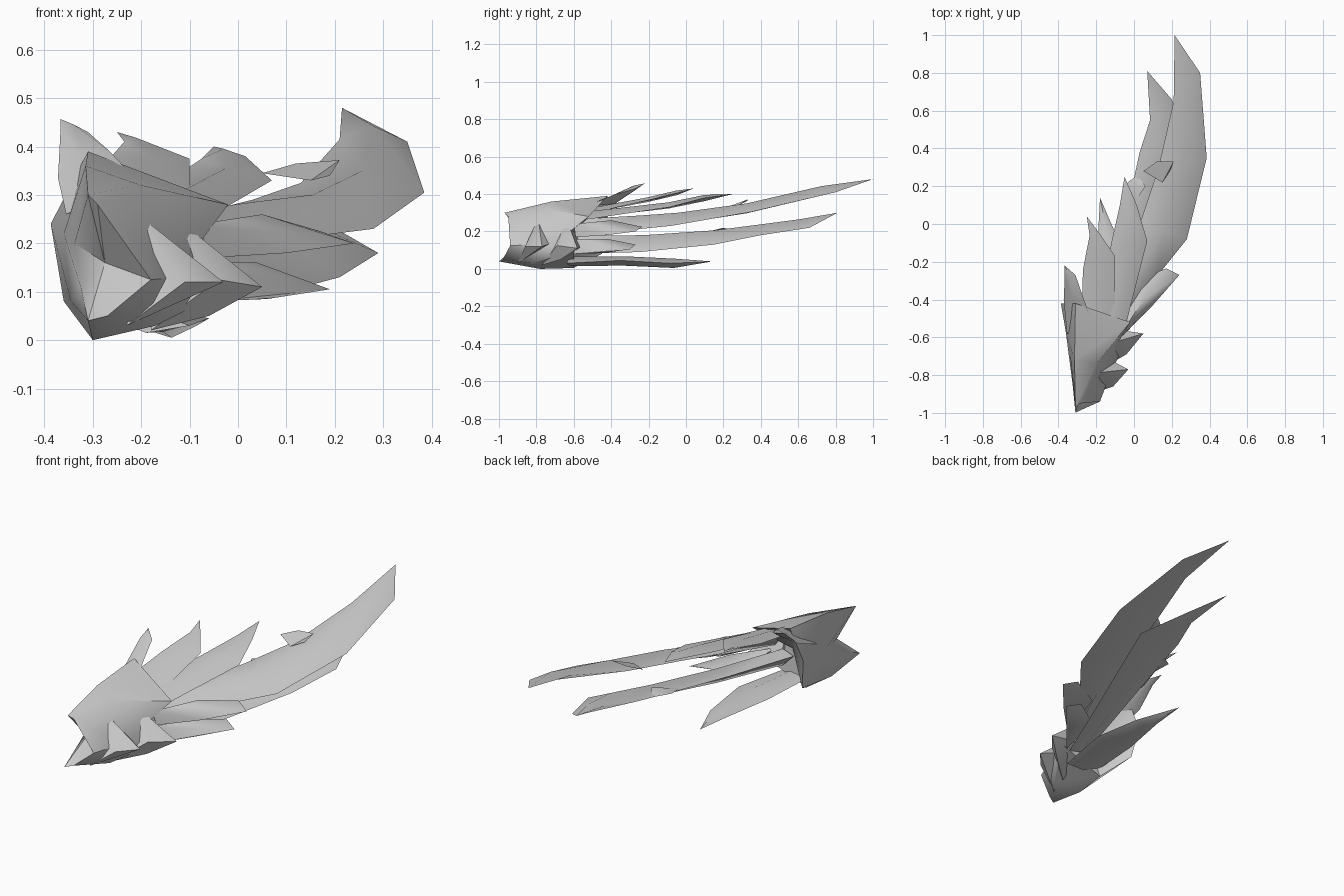
import bpy, bmesh, math
from mathutils import Vector as V

if "Cube" in bpy.data.objects:
    bpy.data.objects.remove(bpy.data.objects["Cube"])


def finish(name, bm):
    bmesh.ops.recalc_face_normals(bm, faces=bm.faces)
    me = bpy.data.meshes.new(name)
    bm.to_mesh(me)
    bm.free()
    ob = bpy.data.objects.new(name, me)
    bpy.context.collection.objects.link(ob)
    bpy.ops.object.select_all(action='DESELECT')
    bpy.context.view_layer.objects.active = ob
    ob.select_set(True)
    bpy.ops.object.shade_smooth_by_angle(angle=math.radians(50))
    return ob


def blade(name, tip, outer, inner, up=0.03, down=0.015, root=1.0):
    """Feather blade: ridged cross-sections from a (thicker) root to a pointed tip."""
    bm = bmesh.new()
    prev = None
    for n, (o, i) in enumerate(zip(outer, inner)):
        o, i = V(o), V(i)
        mid = (o + i) / 2
        f = root + (1 - root) * n / (len(outer) - 1)
        ring = [bm.verts.new(p) for p in
                (o, mid + V((0, 0, up * f)), i, mid - V((0, 0, down * f)))]
        if prev:
            for k in range(4):
                j = (k + 1) % 4
                bm.faces.new((prev[k], prev[j], ring[j], ring[k]))
        else:
            bm.faces.new(ring)
        prev = ring
    t = bm.verts.new(tip)
    for k in range(4):
        bm.faces.new((prev[k], prev[(k + 1) % 4], t))
    return finish(name, bm)


def spike(name, pts):
    """Faceted thorn made from the hull of a few corners."""
    bm = bmesh.new()
    vs = [bm.verts.new(p) for p in pts]
    bmesh.ops.convex_hull(bm, input=vs)
    loose = [v for v in bm.verts if not v.link_faces]
    bmesh.ops.delete(bm, geom=loose, context='VERTS')
    return finish(name, bm)


# Cuff: lofted shell with a forked front and a recessed back
rings = [
    [(-.31, -.97, .30), (-.29, -.95, .28), (-.18, -.94, .125), (-.27, -.98, .05),
     (-.31, -1, .04), (-.325, -.85, .11), (-.338, -.69, .2)],
    [(-.315, -.72, .36), (-.2, -.74, .32), (-.12, -.78, .13), (-.17, -.82, .03),
     (-.3, -.78, .0), (-.345, -.64, .08), (-.36, -.58, .22)],
    [(-.31, -.42, .39), (-.02, -.52, .28), (-.08, -.62, .2), (-.03, -.6, .1),
     (-.28, -.6, .005), (-.36, -.45, .08), (-.387, -.42, .24)]]
bm = bmesh.new()
loops = [[bm.verts.new(p) for p in r] for r in rings]
for a, b in zip(loops, loops[1:]):
    for k in range(7):
        j = (k + 1) % 7
        bm.faces.new((a[k], a[j], b[j], b[k]))
for loop, c in ((loops[0], (-.275, -.86, .16)), (loops[2], (-.2, -.6, .19))):
    cv = bm.verts.new(c)
    for k in range(7):
        bm.faces.new((loop[k], loop[(k + 1) % 7], cv))
finish("cuff", bm)

# Long blades
blade("upper_long_blade", (.215, 1, .48),
      [(-.06, -.58, .18), (.12, -.28, .21), (.28, -.08, .23), (.385, .35, .305), (.35, .8, .41)],
      [(-.16, -.58, .25), (-.05, -.2, .27), (.03, 0, .29), (.13, .3, .325), (.21, .65, .415)],
      up=.03, down=.015, root=1.7)
blade("lower_long_blade", (.07, .81, .30),
      [(-.08, -.6, .08), (.06, -.25, .09), (.21, .15, .13), (.29, .4, .18), (.2, .66, .22)],
      [(-.22, -.58, .16), (-.11, -.2, .17), (-.02, .15, .195), (.03, .38, .22), (.085, .55, .25)],
      up=.03, down=.015, root=1.9)
blade("bottom_blade", (-.18, .14, .04),
      [(-.1, -.64, .03), (-.06, -.35, .045), (-.085, -.08, .03)],
      [(-.28, -.6, .05), (-.25, -.32, .04), (-.19, -.05, .03)],
      up=.025, down=.025)

# Barbs on the inner edges of the long blades
spike("upper_barb", [(.05, .28, .345), (.12, .33, .365), (.21, .33, .372),
                     (.15, .22, .33), (.19, .28, .34)])
spike("lower_barb", [(-.06, .2, .22), (-.02, .08, .19), (.06, .2, .22), (.02, .26, .2)])

# Upper feathers
blade("inner_feather", (-.05, .25, .40),
      [(-.05, -.56, .26), (.07, -.09, .33), (.015, .1, .38)],
      [(-.2, -.56, .31), (-.12, -.1, .345), (-.075, .1, .375)], up=.018)
blade("middle_feather", (-.25, .04, .43),
      [(-.1, -.54, .29), (-.1, -.17, .375), (-.19, -.04, .408)],
      [(-.28, -.54, .33), (-.27, -.24, .37), (-.235, -.06, .41)], up=.01)
blade("outer_feather", (-.367, -.22, .457),
      [(-.2, -.58, .32), (-.265, -.4, .39), (-.31, -.27, .43)],
      [(-.355, -.58, .26), (-.372, -.4, .335), (-.367, -.29, .43)], up=.015)

# Side thorns beside the long blades
spike("upper_side_thorn", [(.24, -.27, .20), (.17, -.235, .225), (.05, -.4, .26), (.1, -.43, .18),
                           (-.08, -.6, .24), (-.06, -.59, .17), (.02, -.3, .2)])
spike("lower_side_thorn", [(.19, -.3, .105), (.12, -.27, .13), (.04, -.42, .16), (.06, -.44, .085),
                           (-.1, -.62, .16), (-.06, -.6, .08), (-.02, -.35, .11)])

# Layered chevron thorns on the cuff
spike("front_cuff_thorn", [(-.03, -.77, .12), (-.22, -.79, .27), (-.23, -.9, .03),
                           (-.11, -.86, .12), (-.2, -.68, .15)])
spike("rear_cuff_thorn", [(.05, -.58, .11), (-.15, -.64, .27), (-.18, -.77, .02),
                          (-.04, -.69, .125), (-.06, -.67, .05), (-.15, -.55, .12)])
